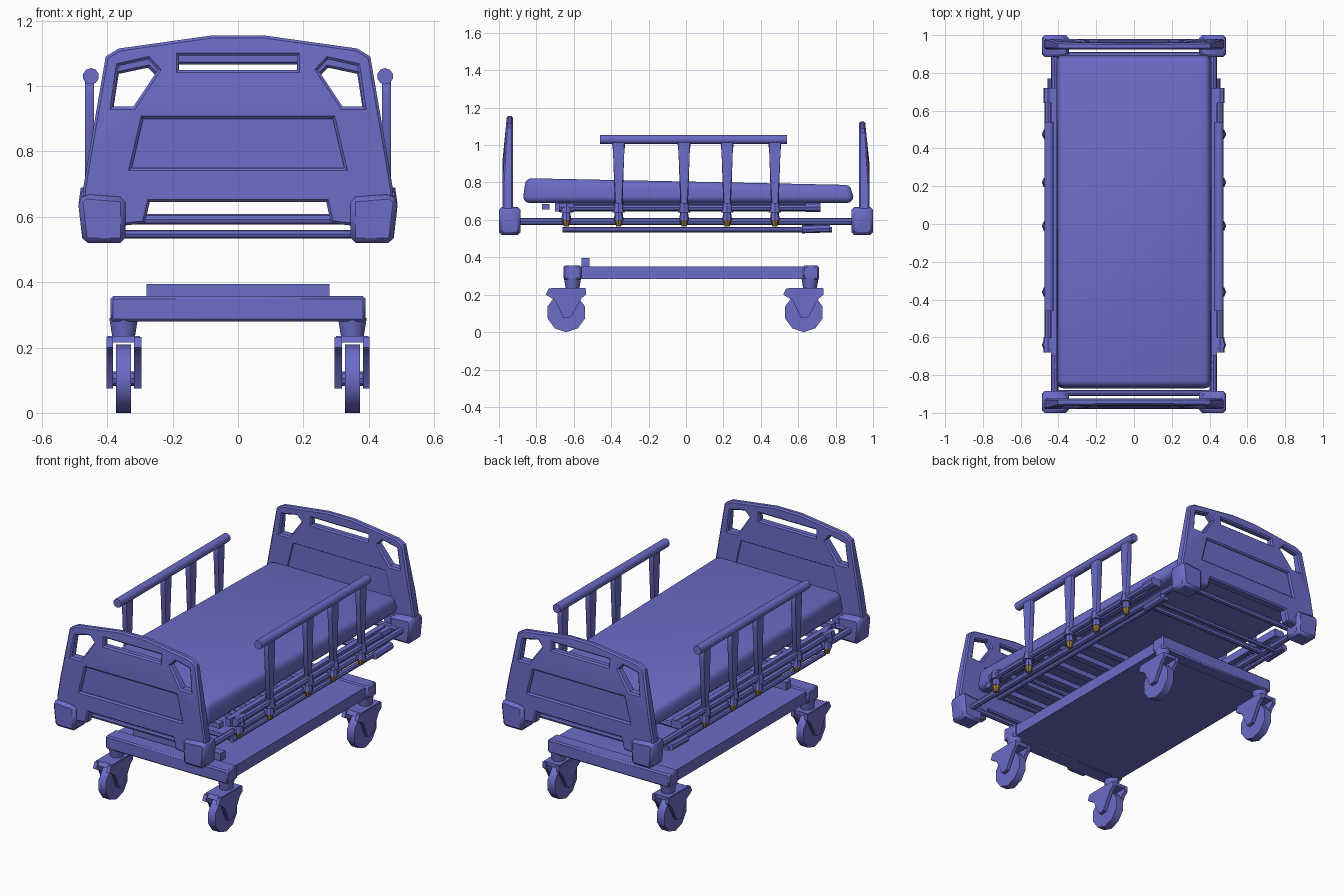
import bpy, bmesh, math
from mathutils import Vector

if "Cube" in bpy.data.objects:
    bpy.data.objects.remove(bpy.data.objects["Cube"])


def material(name, rgb):
    m = bpy.data.materials.new(name)
    m.diffuse_color = (*rgb, 1)
    m.use_nodes = True
    m.node_tree.nodes["Principled BSDF"].inputs["Base Color"].default_value = m.diffuse_color
    return m


BLUE = material("soft blue", (0.15, 0.15, 0.58))
BRONZE = material("bronze", (0.30, 0.19, 0.06))


def finish(name, bm, mat=BLUE):
    bmesh.ops.recalc_face_normals(bm, faces=bm.faces)
    me = bpy.data.meshes.new(name)
    bm.to_mesh(me)
    bm.free()
    me.materials.append(mat)
    ob = bpy.data.objects.new(name, me)
    bpy.context.collection.objects.link(ob)
    return ob


def bevel(bm, width, segments=1):
    if width:
        bmesh.ops.bevel(bm, geom=bm.edges[:], offset=width, segments=segments,
                        affect='EDGES', profile=0.5)


def box(name, x, y, z, bev=0.0, segments=1):
    bm = bmesh.new()
    bmesh.ops.create_cube(bm, size=1)
    for v in bm.verts:
        v.co = [(r[0] + r[1]) / 2 + c * (r[1] - r[0]) for c, r in zip(v.co, (x, y, z))]
    bevel(bm, bev, segments)
    return finish(name, bm)


def tube(name, p, q, r1, r2=None, sides=8, mat=BLUE):
    p, q = Vector(p), Vector(q)
    bm = bmesh.new()
    bmesh.ops.create_cone(bm, cap_ends=True, segments=sides, radius1=r1,
                          radius2=r1 if r2 is None else r2, depth=(q - p).length)
    rot = (q - p).to_track_quat('Z', 'Y').to_matrix()
    for v in bm.verts:
        v.co = rot @ v.co + (p + q) / 2
    return finish(name, bm, mat)


def prism(name, pts, a, b, place, bev=0.0):
    """Extrude a 2D profile from depth a to depth b; place maps (u, v, depth) to xyz."""
    bm = bmesh.new()
    lo, hi = ([bm.verts.new(place(u, v, d)) for u, v in pts] for d in (a, b))
    n = len(pts)
    bm.faces.new(lo)
    bm.faces.new(hi)
    for i in range(n):
        bm.faces.new((lo[i], lo[(i + 1) % n], hi[(i + 1) % n], hi[i]))
    bevel(bm, bev)
    return finish(name, bm)


def mirrored(half):
    return half + [(-x, z) for x, z in reversed(half)]


# ---- end boards: outline with hand holes and a recessed panel ----
OUTLINE = mirrored([(-0.27, 0.645), (-0.285, 0.58), (-0.38, 0.57), (-0.47, 0.60), (-0.475, 0.68),
                    (-0.455, 0.80), (-0.405, 1.09), (-0.365, 1.115), (-0.08, 1.155)])
SLOT = mirrored([(-0.18, 1.05), (-0.18, 1.093)])
SIDE_HOLE = [(-0.383, 0.937), (-0.365, 1.062), (-0.275, 1.082), (-0.245, 1.05), (-0.32, 0.937)]
PANEL = mirrored([(-0.325, 0.75), (-0.29, 0.90)])


def end_board(name, s, top):
    squash = (top - 0.65) / 0.505
    cu = bpy.data.curves.new(name, 'CURVE')
    cu.dimensions, cu.fill_mode = '2D', 'BOTH'
    cu.extrude, cu.bevel_depth, cu.offset, cu.bevel_resolution = 0.0195, 0.008, -0.008, 0
    for pts in (OUTLINE, SLOT, SIDE_HOLE, [(-x, z) for x, z in SIDE_HOLE], PANEL):
        sp = cu.splines.new('POLY')
        sp.points.add(len(pts) - 1)
        for p, (x, z) in zip(sp.points, pts):
            p.co = (x, z, 0, 1)
        sp.use_cyclic_u = True
    tmp = bpy.data.objects.new(name + "_outline", cu)
    bpy.context.collection.objects.link(tmp)
    me = bpy.data.meshes.new_from_object(tmp.evaluated_get(bpy.context.evaluated_depsgraph_get()))
    bpy.data.objects.remove(tmp)

    def place(x, z, d):
        # outer face leans in toward the top
        if d > 0:
            d -= 0.022 * min(1, max(0, (z - 0.93) / 0.22))
        return Vector((x, s * (0.9525 + d), 0.65 + (z - 0.65) * (squash if z > 0.65 else 1)))

    bm = bmesh.new()
    bm.from_mesh(me)
    bpy.data.meshes.remove(me)
    bmesh.ops.remove_doubles(bm, verts=bm.verts, dist=0.0005)
    for v in bm.verts:
        v.co = place(*v.co)
    finish(name, bm)
    wide = mirrored([(-0.335, 0.742), (-0.298, 0.908)])
    prism(name + "_panel", wide, -0.024, 0.014, place)
    # corner bumpers
    for k in (-1, 1):
        prism(name + "_bumper", [(0.345, 0.52), (0.475, 0.52), (0.49, 0.65), (0.47, 0.67),
                                 (0.345, 0.66)], 0.885, 1.0,
              lambda u, v, d, k=k: (k * u, s * d, v), 0.015)


end_board("head_board", -1, 1.155)
end_board("foot_board", 1, 1.125)

# ---- mattress, slightly higher toward the front ----
mattress = box("mattress", (-0.41, 0.41), (-0.87, 0.895), (0.69, 0.805), 0.035, 3)
for v in mattress.data.vertices:
    if v.co.z > 0.73:
        v.co.z += -0.018 * v.co.y / 0.87
        v.co.x *= 0.985
        v.co.y *= 0.99

# ---- bed frame ----
for s in (-1, 1):
    tube("frame_side_tube", (s * 0.42, -0.92, 0.592), (s * 0.42, 0.92, 0.592), 0.019)
    tube("lower_side_rod", (s * 0.42, -0.66, 0.547), (s * 0.42, 0.78, 0.547), 0.014)
    tube("rod_handle", (s * 0.435, 0.62, 0.55), (s * 0.435, 0.77, 0.555), 0.022)
    tube("rail_mount_bar", (s * 0.455, -0.67, 0.665), (s * 0.455, 0.72, 0.665), 0.018)
    box("deck_edge", (s * 0.425 - 0.015, s * 0.425 + 0.015), (-0.7, 0.72), (0.645, 0.69))
    for y in (-0.64, 0.68):
        tube("rail_end_cap", (s * 0.455, y - 0.04, 0.668), (s * 0.455, y + 0.04, 0.668), 0.025)
for y in (-0.895, -0.45, 0.6, 0.895):
    tube("frame_cross_tube", (-0.42, y, 0.592), (0.42, y, 0.592), 0.016)
for y in (-0.64, 0.72):
    tube("lower_cross_rod", (-0.42, y, 0.547), (0.42, y, 0.547), 0.013)
for i in range(6):
    y = -0.75 + i * 0.14
    box("deck_slat", (-0.42, 0.42), (y - 0.02, y + 0.02), (0.655, 0.685))

# ---- side rails ----
POSTS = (-0.36, -0.01, 0.22, 0.475)
for s in (-1, 1):
    tube("rail_top_bar", (s * 0.45, -0.46, 1.03), (s * 0.45, 0.54, 1.03), 0.025, sides=10)
    for y in POSTS:
        prism("rail_post", [(y - 0.036, 1.02), (y + 0.036, 1.02), (y + 0.03, 0.96),
                            (y + 0.02, 0.67), (y - 0.02, 0.67), (y - 0.03, 0.96)],
              0.44, 0.468, lambda u, v, d, s=s: (s * d, u, v), 0.006)
    for y in POSTS + (-0.64,):
        x = s * 0.455
        tube("post_socket", (x, y, 0.64), (x, y, 0.69), 0.033, 0.026)
        tube("socket_neck", (x, y, 0.60), (x, y, 0.645), 0.027, 0.02)
        tube("socket_knob", (x, y, 0.565), (x, y, 0.605), 0.013, 0.025, mat=BRONZE)
        tube("socket_pin", (s * 0.42, y, 0.615), (x, y, 0.615), 0.014)

# ---- wheeled base ----
box("base_body", (-0.375, 0.375), (-0.60, 0.66), (0.285, 0.35))
box("base_front_beam", (-0.39, 0.39), (-0.655, -0.56), (0.28, 0.357), 0.008)
box("base_back_beam", (-0.39, 0.39), (0.625, 0.71), (0.28, 0.357), 0.008)
box("base_cross_bar", (-0.28, 0.28), (-0.56, -0.515), (0.345, 0.395))

# ---- casters ----
FORK = [(-0.75, 0.20), (-0.735, 0.232), (-0.535, 0.232), (-0.535, 0.20), (-0.56, 0.18),
        (-0.615, 0.08), (-0.655, 0.075), (-0.70, 0.17)]
for dy in (0, 1.27):
    for s in (-1, 1):
        def side(u, v, d):
            return (s * d, u + dy, v)
        for a, b in ((0.296, 0.318), (0.382, 0.403)):
            prism("caster_fork", FORK, a, b, side)
        prism("caster_cover", [(-0.735, 0.216), (-0.72, 0.236), (-0.54, 0.236), (-0.54, 0.216)],
              0.30, 0.40, side)
        tube("caster_wheel", (s * 0.327, -0.64 + dy, 0.105), (s * 0.373, -0.64 + dy, 0.105),
             0.105, sides=10)
        tube("caster_axle", (s * 0.30, -0.64 + dy, 0.105), (s * 0.40, -0.64 + dy, 0.105), 0.022)
        tube("caster_stem", (s * 0.35, -0.607 + dy, 0.23), (s * 0.35, -0.607 + dy, 0.29),
             0.036, 0.046, 10)

# smooth shading with sharp edges kept
for ob in bpy.data.objects:
    ob.select_set(True)
bpy.context.view_layer.objects.active = bpy.data.objects["mattress"]
bpy.ops.object.shade_smooth_by_angle(angle=math.radians(40))
